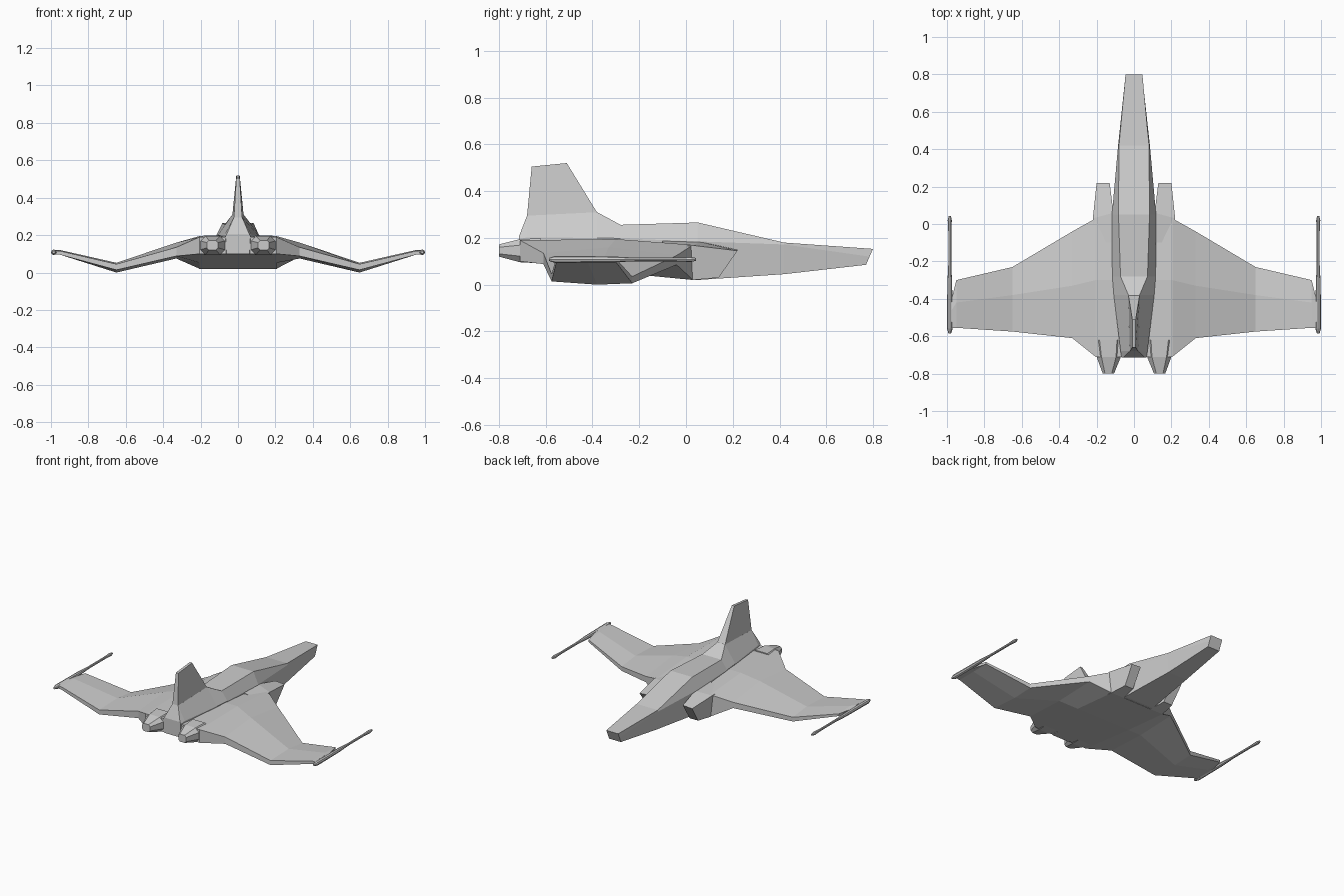
import bpy, bmesh
from math import cos, sin, pi


def loft(name, rings, mirror=False):
    """Skin a series of equal-length closed rings and cap both ends."""
    bm = bmesh.new()
    vs = [[bm.verts.new(p) for p in ring] for ring in rings]
    n = len(rings[0])
    for a, b in zip(vs, vs[1:]):
        for i in range(n):
            j = (i + 1) % n
            bm.faces.new((a[i], a[j], b[j], b[i]))
    bm.faces.new(vs[0])
    bm.faces.new(vs[-1])
    bmesh.ops.recalc_face_normals(bm, faces=bm.faces)
    me = bpy.data.meshes.new(name)
    bm.to_mesh(me)
    bm.free()
    ob = bpy.data.objects.new(name, me)
    bpy.context.collection.objects.link(ob)
    if mirror:
        ob.modifiers.new("mirror", 'MIRROR')
    return ob


# Cranked wing blended with the flat belly: x, then (y, top, bottom) at
# leading edge, ridge and trailing edge
stations = [
    (0.205, (0.03, .17, .02), (-.30, .195, .052), (-.71, .19, .10)),
    (0.33, (-.04, .125, .085), (-.33, .16, .075), (-.61, .135, .088)),
    (0.65, (-.23, .035, .006), (-.38, .052, .000), (-.575, .045, .014)),
    (0.95, (-.30, .112, .097), (-.42, .120, .095), (-.555, .115, .095)),
    (0.975, (-.40, .114, .099), (-.46, .120, .098), (-.555, .117, .098)),
]


def wing_ring(x, le, mid, te):
    top = [(x, s[0], s[1]) for s in (le, mid, te)]
    bottom = [(x, s[0], s[2]) for s in (te, mid, le)]
    return top + bottom


half = [wing_ring(*s) for s in stations]
other = [[(-x, y, z) for x, y, z in r] for r in reversed(half)]
loft("wing_and_belly", other + half)

# Fuselage with canopy and spine: y, then (half width, z) bottom, shoulder, top
sections = [
    (0.80, (.045, .085), (.045, .120), (.045, .153)),
    (0.42, (.072, .045), (.085, .172), (.080, .180)),
    (0.05, (.112, .020), (.118, .185), (.083, .266)),
    (-.28, (.112, .050), (.116, .198), (.072, .256)),
    (-.38, (.105, .062), (.108, .200), (.030, .310)),
    (-.68, (.070, .096), (.072, .202), (.022, .295)),
    (-.715, (.062, .100), (.066, .195), (.060, .205)),
]
rings = []
for y, b, m, t in sections:
    yb = y - 0.03 if y > 0.7 else y      # raked nose tip
    ym = y - 0.015 if y > 0.7 else y
    rings.append([(-b[0], yb, b[1]), (b[0], yb, b[1]), (m[0], ym, m[1]),
                  (t[0], y, t[1]), (-t[0], y, t[1]), (-m[0], ym, m[1])])
loft("fuselage", rings)

# Tail fin
loft("tail_fin", [
    [(-.030, -.38, .308), (.030, -.38, .308), (.022, -.68, .293), (-.022, -.68, .293)],
    [(-.009, -.51, .520), (.009, -.51, .520), (.009, -.66, .505), (-.009, -.66, .505)],
])

# Raked air intakes
loft("air_intake", [
    [(.125, .14, .030), (.190, .14, .030), (.200, .22, .145), (.130, .22, .150)],
    [(.108, .03, .020), (.208, .03, .020), (.220, .03, .168), (.110, .06, .183)],
    [(.108, -.10, .035), (.205, -.10, .035), (.220, -.10, .165), (.108, -.10, .188)],
], mirror=True)

# Engine exhausts: inner x, outer x, bottom, top at each y
nozzle = []
for y, x0, x1, z0, z1 in ((-.62, .060, .215, .091, .198),
                          (-.71, .070, .200, .096, .195),
                          (-.80, .107, .167, .120, .172)):
    c = (x1 - x0) * 0.2
    nozzle.append([(x0 + c, y, z0), (x1 - c, y, z0), (x1, y, z0 + c),
                   (x1, y, z1 - c), (x1 - c, y, z1), (x0 + c, y, z1),
                   (x0, y, z1 - c), (x0, y, z0 + c)])
loft("engine_exhaust", nozzle, mirror=True)

# Wingtip rods
profile = [(-.585, .007), (-.56, .015), (-.32, .013), (-.22, .008),
           (-.04, .008), (.02, .011), (.043, .006)]
loft("wingtip_rod", [
    [(.985 + r * cos(pi / 8 * (2 * i)), y, .108 + r * sin(pi / 8 * (2 * i)))
     for i in range(8)] for y, r in profile], mirror=True)
